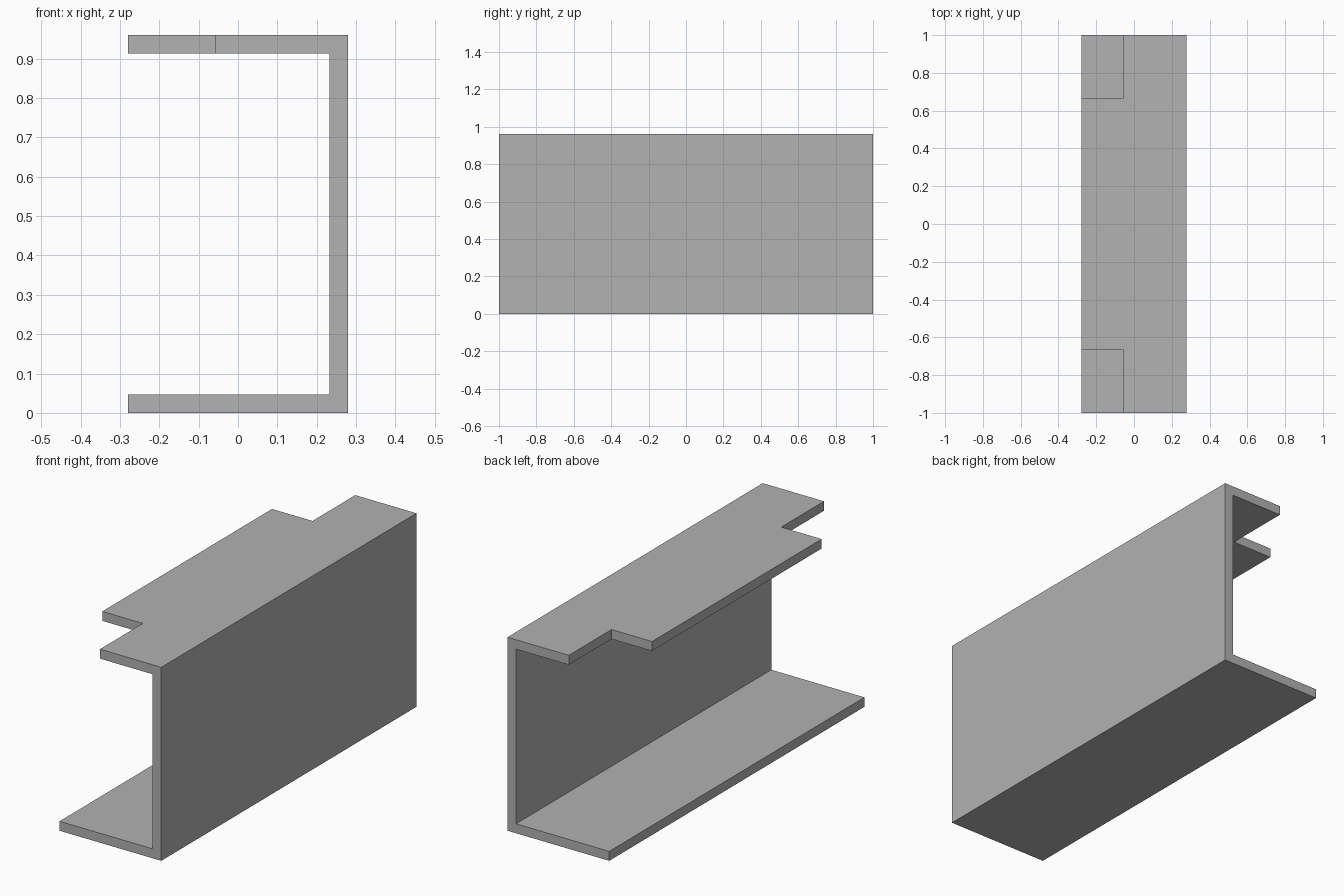
import bpy
import bmesh
from mathutils import Matrix, Vector

if "Cube" in bpy.data.objects:
    bpy.data.objects.remove(bpy.data.objects["Cube"], do_unlink=True)

HALF_WIDTH, HALF_LENGTH, HEIGHT, WALL = 0.279, 1.0, 0.96, 0.047
NOTCH_X, NOTCH_Y = -0.057, 0.665

grey = bpy.data.materials.new("plain_grey")
grey.use_nodes = True
colour = (0.445, 0.445, 0.445, 1)
grey.diffuse_color = colour
grey.node_tree.nodes["Principled BSDF"].inputs["Base Color"].default_value = colour


def make_object(name, bm):
    bmesh.ops.recalc_face_normals(bm, faces=bm.faces)
    mesh = bpy.data.meshes.new(name)
    bm.to_mesh(mesh)
    bm.free()
    mesh.materials.append(grey)
    obj = bpy.data.objects.new(name, mesh)
    bpy.context.collection.objects.link(obj)
    return obj


def box(name, low, high):
    low, high = Vector(low), Vector(high)
    bm = bmesh.new()
    place = Matrix.Translation((low + high) / 2) @ Matrix.Diagonal((high - low).to_4d())
    bmesh.ops.create_cube(bm, size=1, matrix=place)
    return make_object(name, bm)


# Channel: a C-shaped section, open towards -x, extruded along y
w, h, inner = HALF_WIDTH, HEIGHT, HALF_WIDTH - WALL
section = [(-w, 0), (w, 0), (w, h), (-w, h),
           (-w, h - WALL), (inner, h - WALL), (inner, WALL), (-w, WALL)]
bm = bmesh.new()
face = bm.faces.new([bm.verts.new((x, -HALF_LENGTH, z)) for x, z in section])
extruded = bmesh.ops.extrude_face_region(bm, geom=[face], use_keep_orig=True)
moved = [v for v in extruded["geom"] if isinstance(v, bmesh.types.BMVert)]
bmesh.ops.translate(bm, verts=moved, vec=(0, 2 * HALF_LENGTH, 0))
channel = make_object("channel", bm)

# Corner notches at both ends of the top flange
for end, side in (("front", -1), ("back", 1)):
    ys = sorted((side * NOTCH_Y, side * (HALF_LENGTH + 0.1)))
    cutter = box(end + "_notch_cutter", (-w - 0.1, ys[0], h - 0.2), (NOTCH_X, ys[1], h + 0.1))
    cutter.hide_render = True
    cut = channel.modifiers.new(end + "_notch", 'BOOLEAN')
    cut.operation = 'DIFFERENCE'
    cut.solver = 'EXACT'
    cut.object = cutter
    bpy.context.view_layer.objects.active = channel
    bpy.ops.object.modifier_apply(modifier=cut.name)
    bpy.data.objects.remove(cutter, do_unlink=True)
